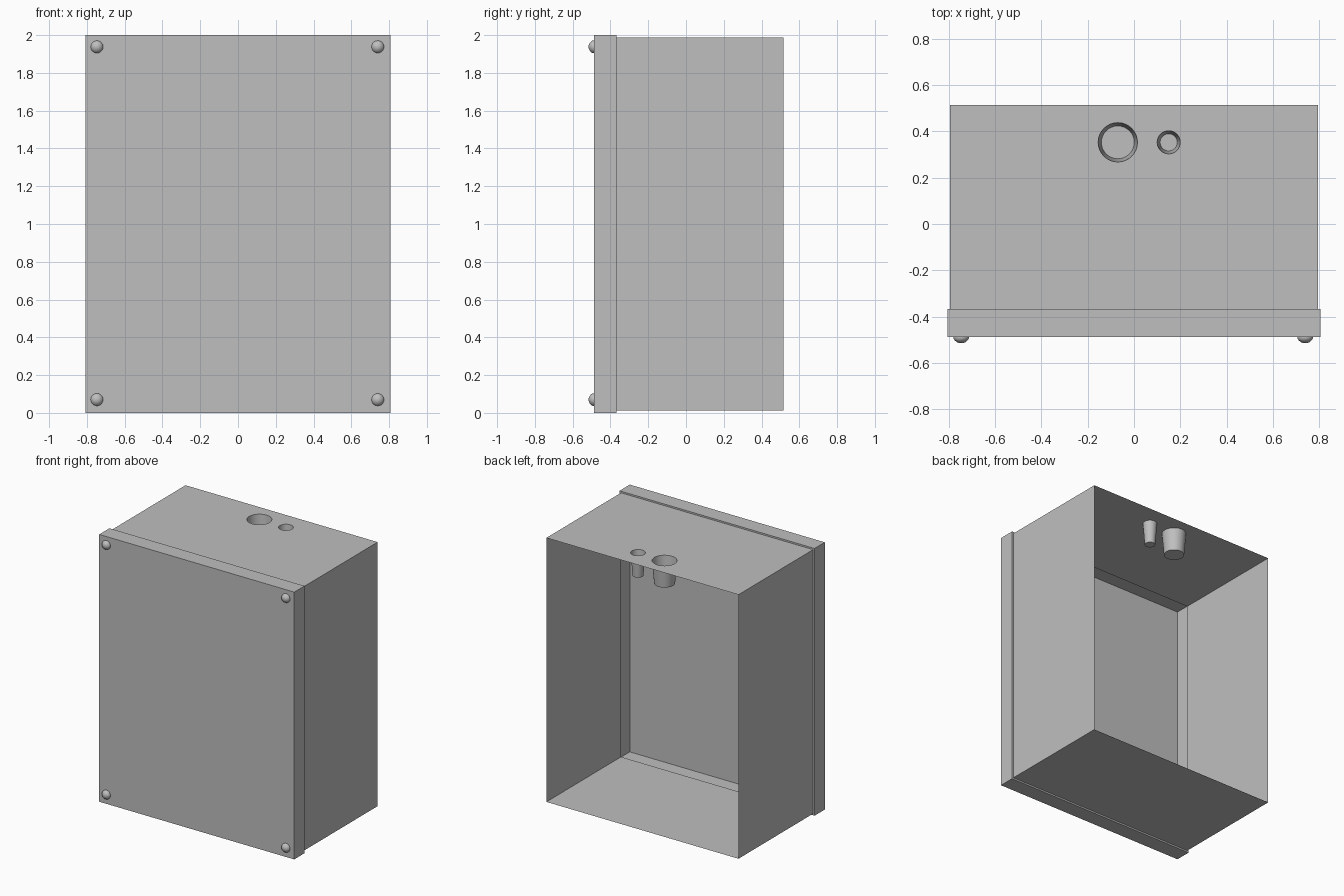
import bpy, bmesh, math
from mathutils import Matrix, Vector

cube = bpy.data.objects.get("Cube")
if cube:
    bpy.data.objects.remove(cube, do_unlink=True)

grey = bpy.data.materials.new("enclosure_grey")
grey.use_nodes = True
GREY = (0.52, 0.52, 0.52, 1)
grey.diffuse_color = GREY
grey.node_tree.nodes["Principled BSDF"].inputs["Base Color"].default_value = GREY

BACK, SEAM, FRONT = 0.515, -0.367, -0.488    # depth stations
HALF_W, INSET = 0.807, 0.012                 # lid half width, body step


def finish(bm, name, smooth=False):
    mesh = bpy.data.meshes.new(name)
    bm.to_mesh(mesh)
    bm.free()
    mesh.materials.append(grey)
    obj = bpy.data.objects.new(name, mesh)
    bpy.context.collection.objects.link(obj)
    if smooth:
        bpy.ops.object.select_all(action='DESELECT')
        obj.select_set(True)
        bpy.context.view_layer.objects.active = obj
        bpy.ops.object.shade_smooth_by_angle(angle=math.radians(35))
    return obj


def frame(bm, y, inset):
    """Rectangle of verts: bottom left, bottom right, top right, top left."""
    x, low, high = HALF_W - inset, inset, 2 - inset
    return [bm.verts.new(p) for p in
            ((-x, y, low), (x, y, low), (x, y, high), (-x, y, high))]


def ring(bm, centre, radius, z, sides=32):
    return [bm.verts.new((centre[0] + radius * math.cos(math.tau * i / sides),
                          centre[1] + radius * math.sin(math.tau * i / sides), z))
            for i in range(sides)]


def bridge(bm, a, b, skip=()):
    for i in range(len(a)):
        j = (i + 1) % len(a)
        if i not in skip:
            bm.faces.new((a[i], a[j], b[j], b[i]))


# Thin body shell, open at the back, with two tapered closed sockets in the top
bm = bmesh.new()
near, far = frame(bm, SEAM, INSET), frame(bm, BACK, INSET)
bridge(bm, near, far, skip=(2,))
top = [near[3], near[2], far[2], far[3]]
edges = []
for a, b in zip(top, top[1:] + top[:1]):
    edges.append(bm.edges.get((a, b)) or bm.edges.new((a, b)))
sockets = (((-0.07, 0.353), 0.085, 0.071), ((0.15, 0.353), 0.05, 0.037))
rims = []
for centre, r_top, r_low in sockets:
    rim = ring(bm, centre, r_top, 2 - INSET)
    edges += [bm.edges.new((rim[i - 1], rim[i])) for i in range(len(rim))]
    rims.append((rim, centre, r_low))
bmesh.ops.triangle_fill(bm, edges=edges, use_beauty=True, normal=Vector((0, 0, 1)))
for rim, centre, r_low in rims:
    low = ring(bm, centre, r_low, 2 - INSET - 0.17)
    bridge(bm, low, rim[:])
    bm.faces.new(low)
bmesh.ops.recalc_face_normals(bm, faces=bm.faces)
bm.faces.ensure_lookup_table()
if bm.faces[0].normal.z > 0:
    bmesh.ops.reverse_faces(bm, faces=bm.faces)
finish(bm, "enclosure_body", smooth=True)

# Slightly larger front lid with a stepped rim where it meets the body
bm = bmesh.new()
inner, outer, face = frame(bm, SEAM, INSET), frame(bm, SEAM, 0), frame(bm, FRONT, 0)
bridge(bm, outer, inner)
bridge(bm, face, outer)
bm.faces.new(face)
finish(bm, "front_lid")

# Domed screws in the lid corners, revolved from one profile
profile = ((0.033, 0), (0.033, 0.007), (0.028, 0.015), (0.018, 0.023), (0.008, 0.027))
for side, x in (("right", -0.747), ("left", 0.74)):
    for level, z in (("lower", 0.07), ("upper", 1.938)):
        bm = bmesh.new()
        rings = [ring(bm, (0, 0), r, h, 20) for r, h in profile]
        for a, b in zip(rings, rings[1:]):
            bridge(bm, a, b)
        bm.faces.new(rings[-1])
        bm.transform(Matrix.Translation((x, FRONT, z)) @ Matrix.Rotation(math.pi / 2, 4, 'X'))
        finish(bm, f"screw_{level}_{side}", smooth=True)
